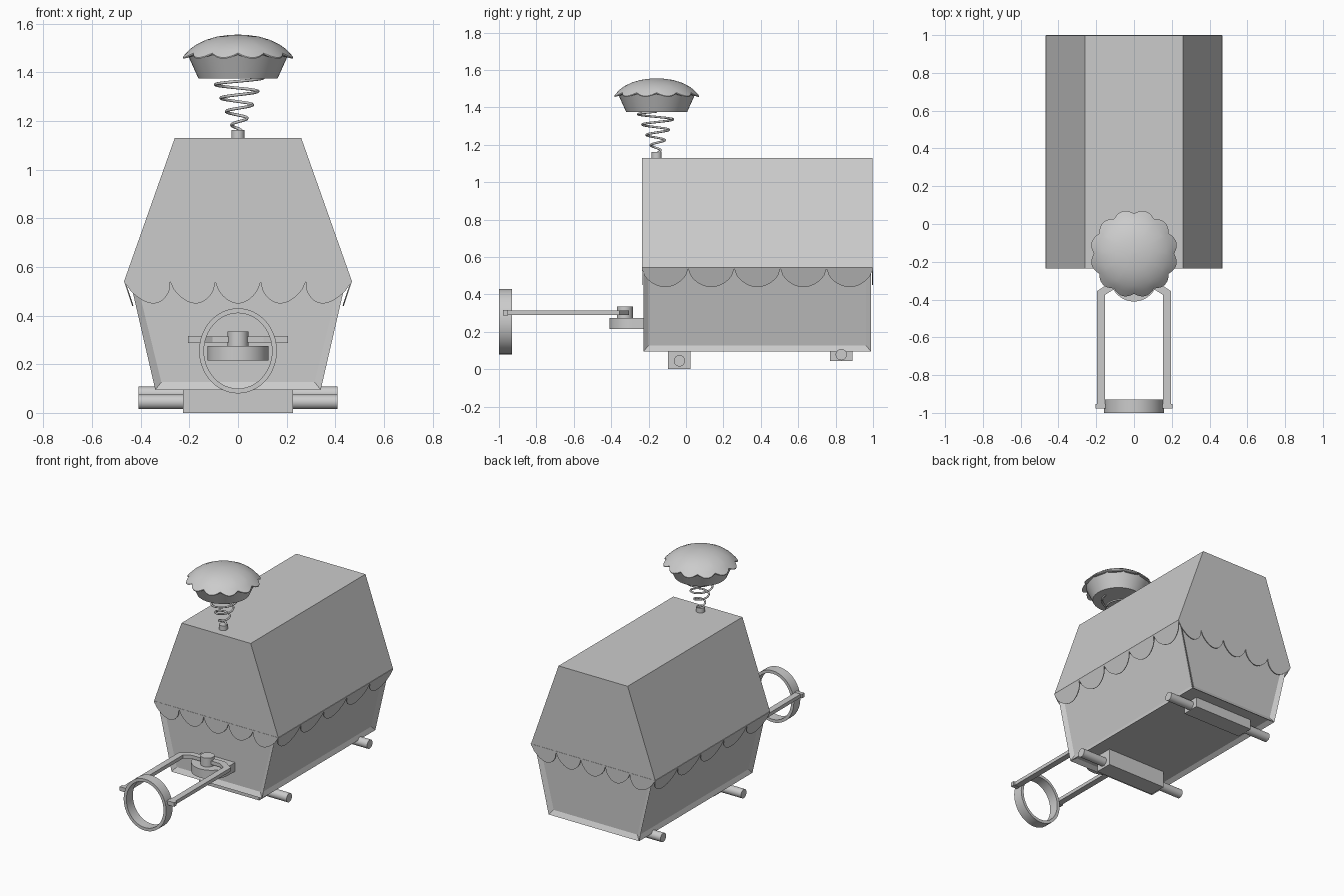
import bpy, bmesh, math
from mathutils import Vector

if "Cube" in bpy.data.objects:
    bpy.data.objects.remove(bpy.data.objects["Cube"])

grey = bpy.data.materials.new("plain_grey")
grey.diffuse_color = (0.6, 0.6, 0.6, 1)
grey.use_nodes = True
grey.node_tree.nodes["Principled BSDF"].inputs["Base Color"].default_value = grey.diffuse_color


def finish(name, bm, smooth=False):
    bmesh.ops.recalc_face_normals(bm, faces=bm.faces)
    me = bpy.data.meshes.new(name)
    bm.to_mesh(me)
    bm.free()
    ob = bpy.data.objects.new(name, me)
    bpy.context.collection.objects.link(ob)
    me.materials.append(grey)
    if smooth:
        bpy.ops.object.select_all(action='DESELECT')
        ob.select_set(True)
        bpy.context.view_layer.objects.active = ob
        bpy.ops.object.shade_smooth_by_angle(angle=math.radians(35))
    return ob


def extrude(name, pts, vec, smooth=False, inset=None):
    """Solid from a flat outline pushed along vec, with optional recessed panels."""
    bm = bmesh.new()
    f = bm.faces.new([bm.verts.new(p) for p in pts])
    r = bmesh.ops.extrude_face_region(bm, geom=[f])
    bmesh.ops.translate(bm, vec=vec, verts=[v for v in r['geom'] if isinstance(v, bmesh.types.BMVert)])
    f2 = [g for g in r['geom'] if isinstance(g, bmesh.types.BMFace)]
    if not f.is_valid or len(bm.faces) < len(pts) + 2:
        bmesh.ops.holes_fill(bm, edges=bm.edges)
    bmesh.ops.recalc_face_normals(bm, faces=bm.faces)
    if inset:
        sides = [q for q in bm.faces if q.normal.z < 0.5]
        bmesh.ops.inset_individual(bm, faces=sides, thickness=inset[0], depth=-inset[1])
    return finish(name, bm, smooth)


def box(name, x0, x1, y0, y1, z0, z1):
    return extrude(name, [(x0, y0, z0), (x1, y0, z0), (x1, y1, z0), (x0, y1, z0)], (0, 0, z1 - z0))


def lathe(name, cx, cy, profile, n=48, wave=lambda a: 0.0):
    """Revolve (radius, z, wave amount) rows around a vertical axis, capped."""
    bm = bmesh.new()
    rows = []
    for r, z, w in profile:
        row = []
        for i in range(n):
            a = 2 * math.pi * i / n
            q = r + w * wave(a)
            row.append(bm.verts.new((cx + q * math.cos(a), cy + q * math.sin(a), z - 0.9 * w * wave(a))))
        rows.append(row)
    for a, b in zip(rows, rows[1:]):
        for i in range(n):
            j = (i + 1) % n
            bm.faces.new((a[i], a[j], b[j], b[i]))
    bm.faces.new(rows[0])
    bm.faces.new(rows[-1])
    return finish(name, bm, True)


def tube(name, pts, radius):
    cu = bpy.data.curves.new(name, 'CURVE')
    cu.dimensions = '3D'
    cu.bevel_depth = radius
    cu.bevel_resolution = 2
    cu.use_fill_caps = True
    s = cu.splines.new('POLY')
    s.points.add(len(pts) - 1)
    for p, c in zip(s.points, pts):
        p.co = (*c, 1)
    ob = bpy.data.objects.new(name, cu)
    bpy.context.collection.objects.link(ob)
    cu.materials.append(grey)


# wagon body with recessed panels
Y0, Y1 = -0.235, 0.998
extrude("wagon_body", [(-.34, -.228, .095), (.34, -.228, .095), (.452, -.228, .58), (-.452, -.228, .58)],
        (0, 1.218, 0), inset=(.04, .018))

# canopy roof
extrude("canopy_roof", [(-.467, Y0, .545), (.467, Y0, .545), (.26, Y0, 1.13), (-.26, Y0, 1.13)], (0, Y1 - Y0, 0))


def half_width(z):
    return .432 + (z - .44) * .333


# scalloped canopy skirts on the four sides
def skirt(name, place, low):
    bm = bmesh.new()
    n, rows = 100, 3
    grid = []
    for i in range(n + 1):
        u = i / n
        bottom = .538 - (.538 - low) * abs(math.sin(5 * math.pi * u)) ** .55
        grid.append([bm.verts.new(place(u, .545 + (bottom - .545) * k / rows)) for k in range(rows + 1)])
    for a, b in zip(grid, grid[1:]):
        for k in range(rows):
            bm.faces.new((a[k], b[k], b[k + 1], a[k + 1]))
    ob = finish(name, bm)
    m = ob.modifiers.new("thickness", 'SOLIDIFY')
    m.thickness = .005
    m.offset = 0


for label, y in (("front", Y0 + .001), ("back", Y1 - .001)):
    skirt(label + "_skirt", lambda u, z: ((2 * u - 1) * half_width(z), y, z), .45)
for label, s in (("left", -1), ("right", 1)):
    skirt(label + "_skirt", lambda u, z: (s * half_width(z), Y0 + (Y1 - Y0) * u, z), .44)

# axle blocks and axle rods
for label, y0, y1, z0, zc in (("front", -.095, .025, 0, .045), ("rear", .77, .89, .045, .078)):
    box(label + "_axle_block", -.226, .226, y0, y1, z0, .12)
    yc = (y0 + y1) / 2
    ring = [(-.41, yc + .03 * math.cos(a * math.pi / 12), zc + .03 * math.sin(a * math.pi / 12)) for a in range(24)]
    extrude(label + "_axle_rod", ring, (.82, 0, 0), True)

# hitch plate with rounded front
arc = [(.125 * math.cos(math.pi + math.pi * i / 24), -.285 + .125 * math.sin(math.pi + math.pi * i / 24), .215)
       for i in range(25)]
extrude("hitch_plate", arc + [(.125, -.2, .215), (-.125, -.2, .215)], (0, 0, .06), True)
lathe("hitch_pin", 0, -.327, [(.043, .27, 0), (.043, .335, 0)], 24)

# forked tow bar, one bent outline
outer = [(-.195, -.97), (-.195, -.355), (-.12, -.305)]
inner = [(-.105, -.345), (-.153, -.375), (-.153, -.97)]
half = outer + [(.12, -.305), (.195, -.355), (.195, -.97), (.153, -.97), (.153, -.375), (.105, -.345)] + inner
extrude("tow_bar", [(x, y, .29) for x, y in half], (0, 0, .024))
for s in (-1, 1):
    box("ring_pivot", min(s * .145, s * .205), max(s * .145, s * .205), -.978, -.952, .288, .316)

# oval collar ring
bm = bmesh.new()
n = 48
loops = []
for d, y in ((0, -1), (0, -.93), (.02, -.93), (.02, -1)):
    loops.append([bm.verts.new(((.16 - d) * math.cos(2 * math.pi * i / n), y,
                                .255 + (.175 - d) * math.sin(2 * math.pi * i / n))) for i in range(n)])
for k in range(4):
    a, b = loops[k], loops[(k + 1) % 4]
    for i in range(n):
        bm.faces.new((a[i], a[(i + 1) % n], b[(i + 1) % n], b[i]))
finish("collar_ring", bm, True)

# spring on its socket
CY = -.157
lathe("spring_socket", 0, CY, [(.027, 1.12, 0), (.027, 1.162, 0)], 20)
coil = []
for i in range(161):
    t = i / 160
    a = 2 * math.pi * 4 * t
    r = .015 + .09 * t
    coil.append((r * math.cos(a), CY + r * math.sin(a), 1.155 + .222 * t))
tube("spring", coil, .006)

# cup and its scalloped dome top
lathe("cup", 0, CY, [(.163, 1.375, 0), (.208, 1.475, 0)])
lathe("dome_top", 0, CY,
      [(.19, 1.468, 0), (.212, 1.474, .02), (.212, 1.479, .02), (.195, 1.497, .008), (.17, 1.515, .002),
       (.13, 1.534, 0), (.085, 1.547, 0), (.04, 1.553, 0), (.006, 1.555, 0)],
      144, lambda a: abs(math.sin(6 * a)))
